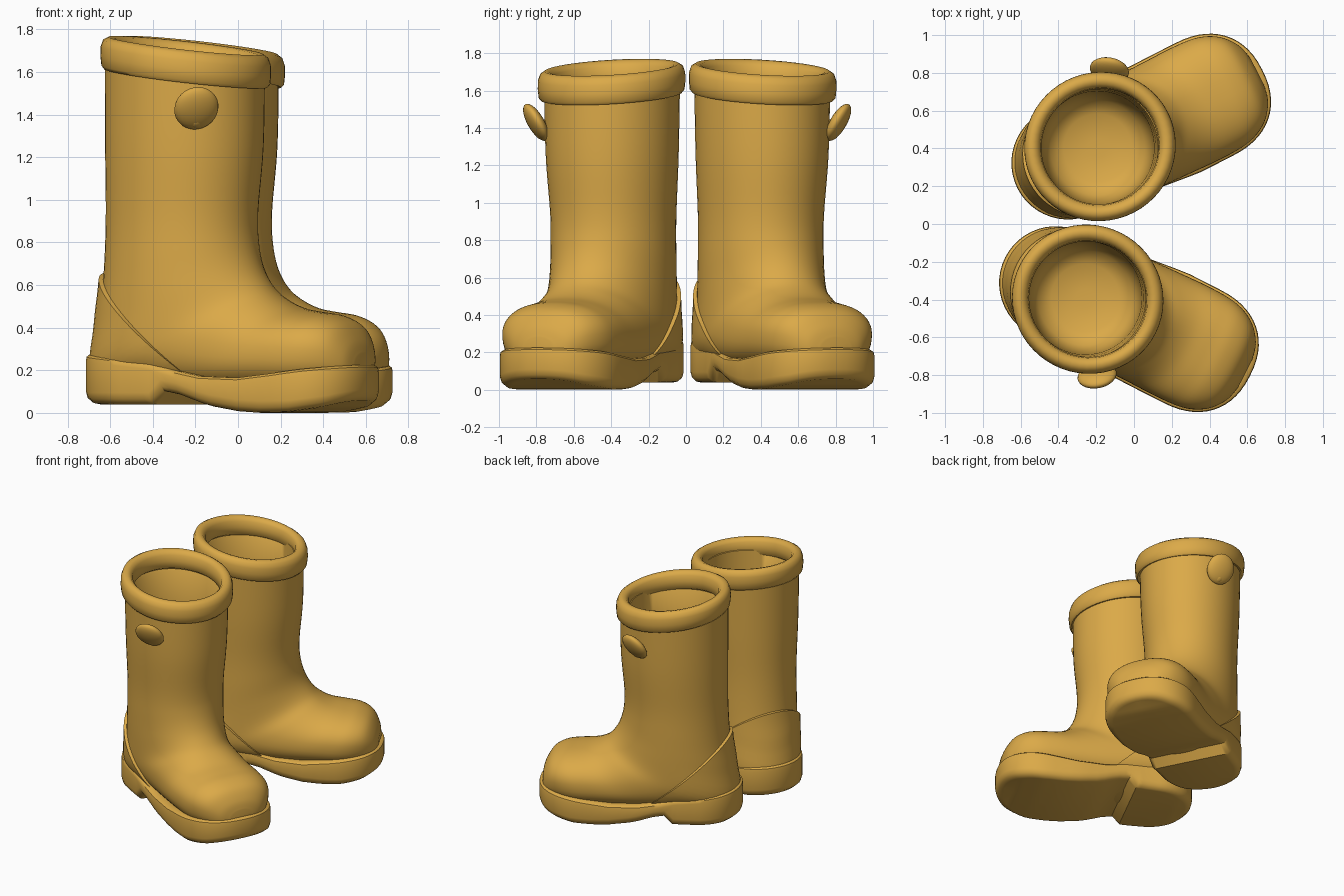
import bpy, bmesh, math
from mathutils import Matrix, Vector

if "Cube" in bpy.data.objects:
    bpy.data.objects.remove(bpy.data.objects["Cube"])

rubber = bpy.data.materials.new("ochre rubber")
rubber.diffuse_color = (0.71, 0.40, 0.065, 1)
rubber.use_nodes = True
rubber.node_tree.nodes["Principled BSDF"].inputs["Base Color"].default_value = rubber.diffuse_color


def lerp(table, x):
    """Piecewise linear lookup in (x, value) pairs."""
    if x <= table[0][0]:
        return table[0][1]
    for (x0, y0), (x1, y1) in zip(table, table[1:]):
        if x <= x1:
            return y0 + (y1 - y0) * (x - x0) / (x1 - x0)
    return table[-1][1]


def loft(loops, cap=True, closed=False):
    """Skin equal-length point loops with quads."""
    bm = bmesh.new()
    rings = [[bm.verts.new(p) for p in l] for l in loops]
    pairs = list(zip(rings, rings[1:]))
    if closed:
        pairs.append((rings[-1], rings[0]))
    for a, b in pairs:
        n = len(a)
        for i in range(n):
            j = (i + 1) % n
            bm.faces.new((a[i], a[j], b[j], b[i]))
    if cap and not closed:
        bm.faces.new(rings[0])
        bm.faces.new(rings[-1])
    bmesh.ops.remove_doubles(bm, verts=bm.verts, dist=0.0005)
    bmesh.ops.recalc_face_normals(bm, faces=bm.faces)
    return bm


def finish(bm, name, place, angle=45):
    bm.transform(place)
    bmesh.ops.recalc_face_normals(bm, faces=bm.faces)
    me = bpy.data.meshes.new(name)
    bm.to_mesh(me)
    bm.free()
    me.materials.append(rubber)
    me.polygons.foreach_set("use_smooth", [True] * len(me.polygons))
    me.set_sharp_from_angle(angle=math.radians(angle))
    ob = bpy.data.objects.new(name, me)
    bpy.context.collection.objects.link(ob)
    return ob


# ---- boot upper: rings swing from the horizontal shaft round to the upright toe
# top/front (u, z), bottom/back (u, z), half width, side shift, roundness
ROWS = [
    (.375, 1.62, -.385, 1.66, .360, 0, 1),
    (.370, 1.25, -.385, 1.25, .350, 0, 1),
    (.345, .95, -.385, .90, .330, 0, 1),
    (.352, .80, -.400, .62, .326, 0, 1),
    (.385, .68, -.430, .40, .322, 0, 1),
    (.440, .59, -.440, .15, .318, -.005, .95),
    (.500, .535, -.20, .11, .318, -.015, .9),
    (.580, .495, .10, .09, .318, -.025, .87),
    (.680, .475, .45, .09, .322, -.028, .85),
    (.775, .460, .66, .09, .308, -.028, .85),
    (.855, .420, .80, .11, .255, -.028, .85),
    (.905, .345, .89, .13, .170, -.028, .9),
    (.922, .280, .918, .16, .090, -.028, 1),
]
N = 56


def ring(row):
    tu, tz, bu, bz, w, off, e = row
    pts = []
    for k in range(N):
        a = math.tau * k / N
        c, s = math.cos(a), math.sin(a)
        c = math.copysign(abs(c) ** e, c)
        s = math.copysign(abs(s) ** e, s)
        pts.append(((tu + bu) / 2 + c * (tu - bu) / 2, off + s * w,
                    (tz + bz) / 2 + c * (tz - bz) / 2))
    return pts


def smooth_rows(rows, steps=5):
    """Catmull-Rom interpolation between rows."""
    out = []
    for i in range(len(rows) - 1):
        p0, p1 = rows[max(i - 1, 0)], rows[i]
        p2, p3 = rows[i + 1], rows[min(i + 2, len(rows) - 1)]
        for s in range(steps):
            t = s / steps
            out.append([.5 * (2 * b + (c - a) * t + (2 * a - 5 * b + 4 * c - d) * t * t
                              + (3 * b - a - 3 * c + d) * t ** 3)
                        for a, b, c, d in zip(p0, p1, p2, p3)])
    return out + [rows[-1]]


def upper(lining):
    loops = [ring(r) for r in smooth_rows(ROWS)]
    inner = []
    if lining:   # inside floor and wall, up to the cuff
        for r, z in ((.05, .33), (.18, .34), (.25, .38), (.285, .48), (.295, .7),
                     (.30, .95), (.31, 1.3), (.32, 1.6)):
            inner.append(ring((r - .015, z, -r - .015, z, r, 0, 1)))
    return loft(inner + loops)


def heel_counter():
    bm = upper(False)
    bmesh.ops.delete(bm, geom=[f for f in bm.faces if len(f.verts) > 4], context='FACES')
    for co, no in (((-.40, 0, .66), (.41, 0, .45)), ((0, 0, .17), (0, 0, -1))):
        bmesh.ops.bisect_plane(bm, geom=bm.verts[:] + bm.edges[:] + bm.faces[:],
                               plane_co=co, plane_no=no, clear_outer=True)
    bm.normal_update()
    skin = bm.faces[:]
    res = bmesh.ops.extrude_face_region(bm, geom=skin)
    new = [v for v in res["geom"] if isinstance(v, bmesh.types.BMVert)]
    bm.normal_update()
    for v in new:
        d = Vector((v.co.x, v.co.y, 0)).normalized()   # push outward
        v.co += d * .022
    return bm


# ---- sole: plan outline, with top and bottom heights along the foot
TOP = [(-.49, .275), (-.3, .26), (-.05, .235), (.08, .20), (.22, .172), (.42, .165),
       (.6, .185), (.75, .205), (.95, .225)]
BOTTOM = [(-.49, .05), (-.40, .04), (-.04, .04), (.02, .10), (.10, .085), (.25, .035),
          (.42, .008), (.55, 0), (.7, .004), (.85, .025), (.95, .055)]


def sole():
    half = []
    for i in range(13):
        a = math.pi / 2 * i / 12
        half.append((-.19 - .3 * math.cos(a), .3 * math.sin(a)))
    for u in (-.12, -.07, -.04, .02, .06, .1, .16, .22, .28, .35, .42, .48, .54):
        half.append((u, .3 + .035 * min(1, (u + .19) / .6)))
    for i in range(15):
        a = math.pi / 2 * i / 14
        half.append((.6 + .35 * math.sin(a) ** .87, .335 * max(0, math.cos(a)) ** .87))
    outline = half + [(u, -w) for u, w in half[-2:0:-1]]

    def loop(inset, table, dz, flat=1):
        pts = []
        for u, w in outline:
            shift = -.028 * min(1, max(0, (u + .1) / .5))
            pts.append((.23 + (u - .23) * (1 - inset / .72),
                        shift + w * (1 - inset / .32) * flat, lerp(table, u) + dz))
        return pts
    return loft([loop(.05, TOP, 0, 0), loop(.05, TOP, 0), loop(.015, TOP, 0),
                 loop(.003, TOP, -.010), loop(0, TOP, -.03), loop(0, BOTTOM, .055),
                 loop(.008, BOTTOM, .025), loop(.03, BOTTOM, .004),
                 loop(.05, BOTTOM, 0), loop(.05, BOTTOM, 0, 0)], cap=False)


# ---- rolled cuff, tilted down towards the toe
def cuff():
    section = [(.335, 1.58), (.385, 1.57), (.398, 1.585), (.403, 1.63), (.402, 1.675),
               (.390, 1.708), (.365, 1.724), (.338, 1.718), (.318, 1.695), (.312, 1.65),
               (.312, 1.60)]
    loops = []
    for r, z in section:
        loops.append([(r * math.cos(a), r * .975 * math.sin(a), z - .125 * r * math.cos(a))
                      for a in (math.tau * k / N for k in range(N))])
    return loft(loops, closed=True)


# ---- small pull tab leaning out from the side of the shaft
def pull_tab():
    bm = bmesh.new()
    lean = (Matrix.Translation((.228, .338, 1.43)) @ Matrix.Rotation(math.radians(52), 4, 'Z')
            @ Matrix.Rotation(math.radians(30), 4, 'Y'))
    bmesh.ops.create_uvsphere(bm, u_segments=24, v_segments=14, radius=1,
                              matrix=lean @ Matrix.Diagonal((.042, .105, .112, 1)))
    stub = Matrix.Translation((.205, .305, 1.39))
    bmesh.ops.create_uvsphere(bm, u_segments=16, v_segments=10, radius=1,
                              matrix=stub @ Matrix.Diagonal((.05, .05, .055, 1)))
    return bm


# ---- the pair, mirrored and splayed outwards
for name, side, x, y in (("left", 1, -.18, .41), ("right", -1, -.245, -.398)):
    place = (Matrix.Translation((x, y, 0)) @ Matrix.Rotation(side * math.radians(27), 4, 'Z')
             @ Matrix.Diagonal((1, side, 1, 1)))
    finish(upper(True), name + "_boot_upper", place, 60)
    finish(heel_counter(), name + "_heel_counter", place)
    finish(sole(), name + "_sole", place, 40)
    finish(cuff(), name + "_cuff", place, 60)
    finish(pull_tab(), name + "_pull_tab", place, 60)
